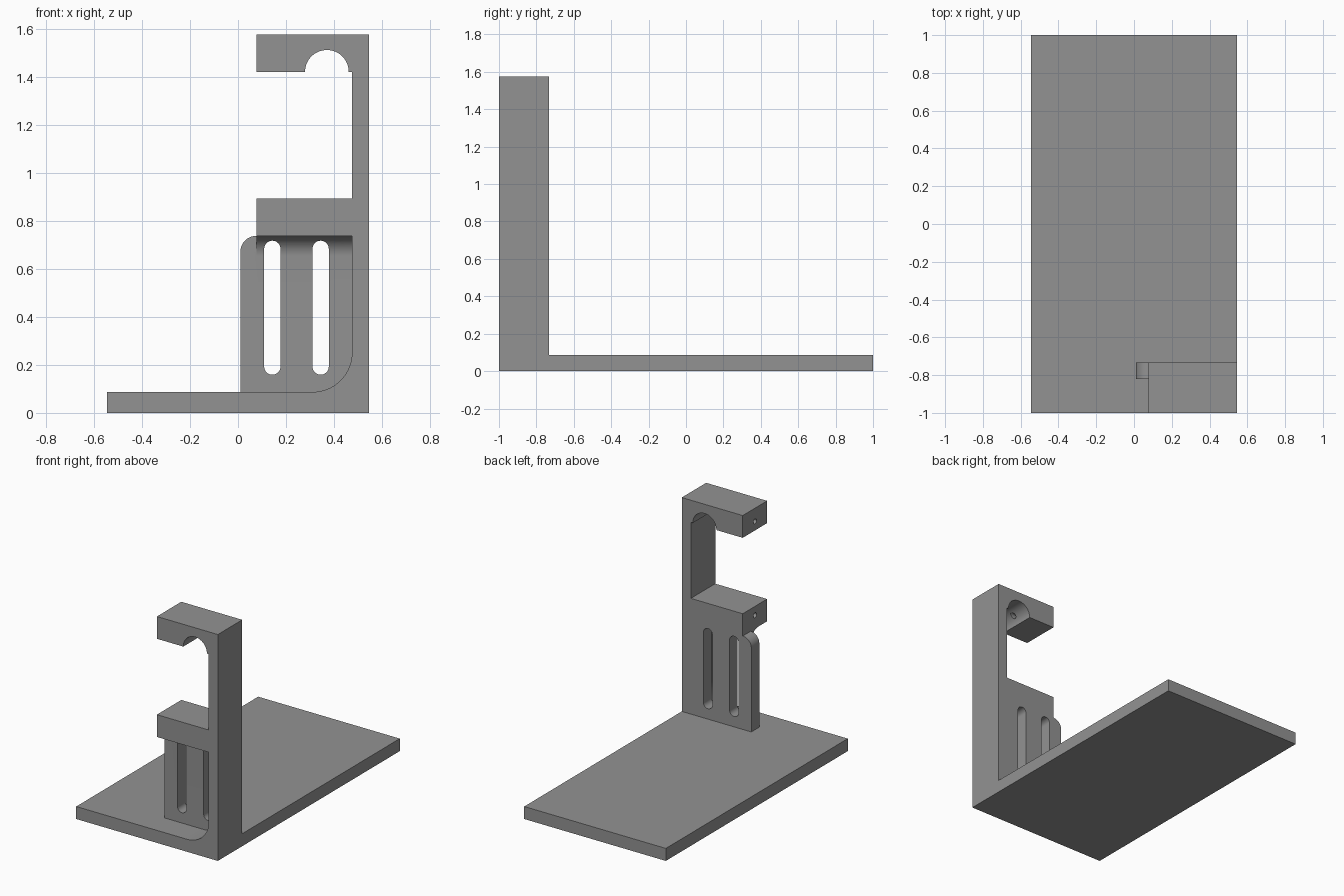
import bpy, bmesh, math
from mathutils import Vector

if "Cube" in bpy.data.objects:
    bpy.data.objects.remove(bpy.data.objects["Cube"])

grey = bpy.data.materials.new("plain_grey")
grey.diffuse_color = (0.29, 0.29, 0.29, 1)
grey.use_nodes = True
grey.node_tree.nodes["Principled BSDF"].inputs["Base Color"].default_value = grey.diffuse_color


def arc(cx, cz, r, a0, a1, n=20):
    """Points on a circular arc, angles in degrees."""
    return [(cx + r * math.cos(math.radians(a0 + (a1 - a0) * i / n)),
             cz + r * math.sin(math.radians(a0 + (a1 - a0) * i / n)))
            for i in range(n + 1)]


def prism(name, pts, lo, hi, axis="y"):
    """Extrude a profile along y (points are x, z) or along x (points are y, z)."""
    place = (lambda p: (p[0], lo, p[1])) if axis == "y" else (lambda p: (lo, p[0], p[1]))
    bm = bmesh.new()
    face = bm.faces.new([bm.verts.new(place(p)) for p in pts])
    ext = bmesh.ops.extrude_face_region(bm, geom=[face])
    step = Vector((0, hi - lo, 0)) if axis == "y" else Vector((hi - lo, 0, 0))
    bmesh.ops.translate(bm, vec=step, verts=[v for v in ext["geom"] if isinstance(v, bmesh.types.BMVert)])
    bmesh.ops.recalc_face_normals(bm, faces=bm.faces)
    me = bpy.data.meshes.new(name)
    bm.to_mesh(me)
    bm.free()
    me.materials.append(grey)
    ob = bpy.data.objects.new(name, me)
    bpy.context.collection.objects.link(ob)
    return ob


def combine(target, other, op):
    """Apply a boolean and remove the second solid."""
    bpy.context.view_layer.objects.active = target
    mod = target.modifiers.new(op, "BOOLEAN")
    mod.operation, mod.solver, mod.object = op, "EXACT", other
    bpy.ops.object.modifier_apply(modifier=mod.name)
    bpy.data.objects.remove(other)


W, FRONT, BACK = 0.545, -1.0, -0.732     # half width, bracket depth range
BASE, ARM_Z, POST_X, ARM_X = 0.087, 0.737, 0.475, 0.076

# Base slab
stand = prism("stand", [(-W, 0), (W, 0), (W, BASE), (-W, BASE)], -1, 1)

# Post, two arms, round notch and the big corner fillet as one profile
frame = ([(0.31, 0.03), (W, 0.03), (W, 1.575), (ARM_X, 1.575), (ARM_X, 1.42)]
         + arc(0.37, 1.42, 0.091, 180, 0, 32)
         + [(POST_X, 1.42), (POST_X, 0.892), (ARM_X, 0.892), (ARM_X, ARM_Z), (POST_X, ARM_Z)]
         + arc(POST_X - 0.165, BASE + 0.165, 0.165, 0, -90))
combine(stand, prism("frame", frame, FRONT, BACK), "UNION")

# Back plate with a rounded upper corner
plate = ([(0.51, 0.04), (0.51, 0.8), (0.3, 0.8)]
         + arc(0.076, ARM_Z - 0.066, 0.066, 90, 180)
         + [(0.01, 0.04)])
combine(stand, prism("plate", plate, -0.82, BACK), "UNION")

# Fillet between the plate and the lower arm
fillet = arc(-0.905, ARM_Z - 0.085, 0.085, 90, 0) + [(-0.78, 0.65), (-0.78, 0.8), (-0.905, 0.8)]
combine(stand, prism("arm_fillet", fillet, ARM_X, 0.51, "x"), "UNION")

# Two long slots
for x in (0.143, 0.344):
    slot = arc(x, 0.683, 0.034, 0, 180) + arc(x, 0.193, 0.034, 180, 360)
    combine(stand, prism("slot_cutter", slot, -0.97, -0.6), "DIFFERENCE")

# Small screw holes in the arm ends
for z in (1.483, 0.83):
    hole = arc(-0.867, z, 0.017, 0, 345, 23)
    combine(stand, prism("hole_cutter", hole, 0.0, 0.36, "x"), "DIFFERENCE")

# Smooth curves, crisp edges
bpy.ops.object.select_all(action="DESELECT")
stand.select_set(True)
bpy.context.view_layer.objects.active = stand
bpy.ops.object.shade_smooth_by_angle(angle=math.radians(25))
